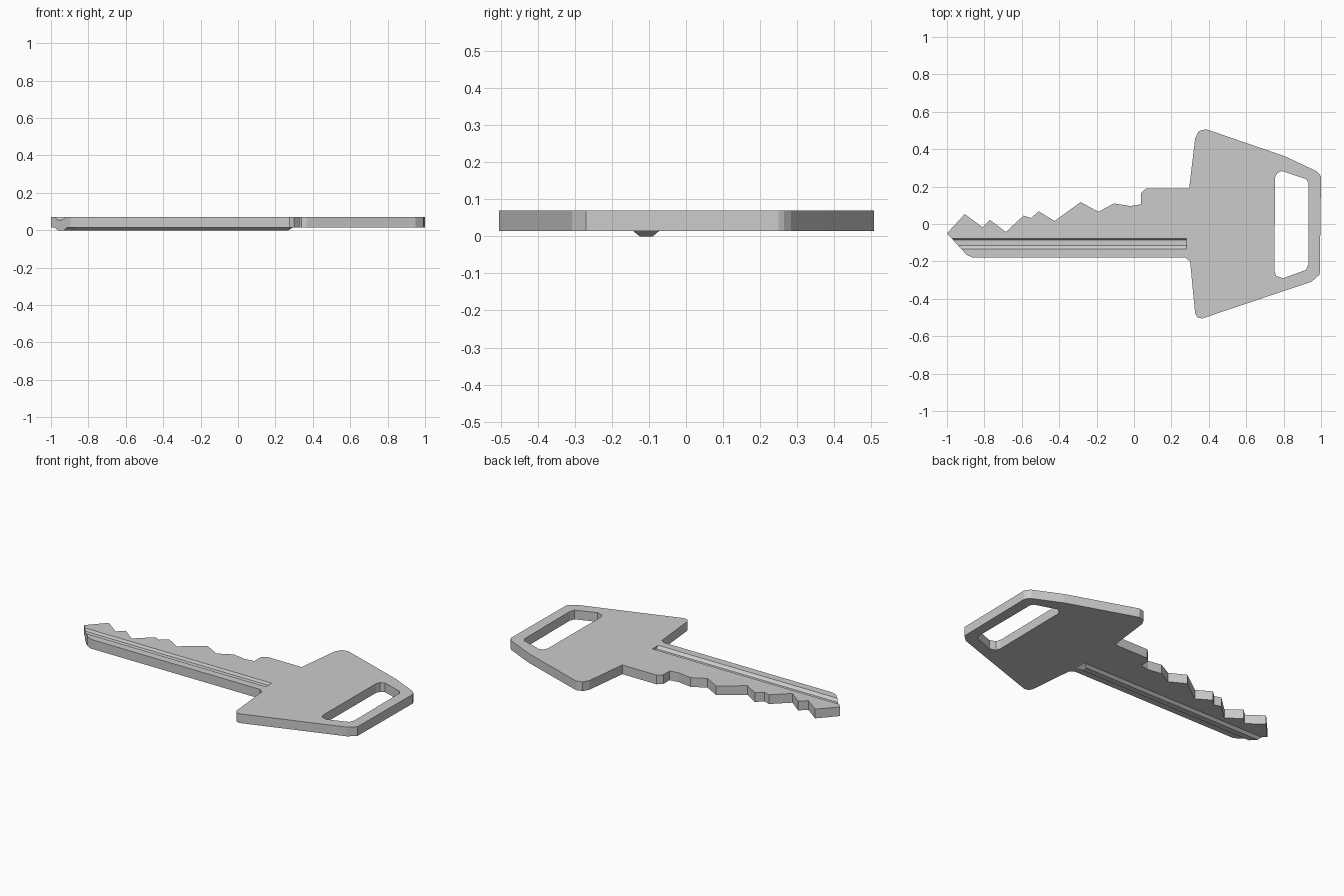
import bpy, bmesh

if "Cube" in bpy.data.objects:
    bpy.data.objects.remove(bpy.data.objects["Cube"])

Z0, Z1 = 0.014, 0.07   # underside and top of the flat plate


def loft(name, rings):
    """Solid through matching rings of 3D points, capped at both ends."""
    bm = bmesh.new()
    loops = [[bm.verts.new(p) for p in ring] for ring in rings]
    n = len(loops[0])
    for a, b in zip(loops, loops[1:]):
        for i in range(n):
            j = (i + 1) % n
            bm.faces.new((a[i], a[j], b[j], b[i]))
    bm.faces.new(loops[0])
    bm.faces.new(loops[-1])
    bmesh.ops.recalc_face_normals(bm, faces=bm.faces)
    me = bpy.data.meshes.new(name)
    bm.to_mesh(me)
    bm.free()
    ob = bpy.data.objects.new(name, me)
    bpy.context.collection.objects.link(ob)
    return ob


def plate(name, outline, z0, z1):
    return loft(name, [[(x, y, z) for x, y in outline] for z in (z0, z1)])


def combine(target, other, op):
    m = target.modifiers.new(op.lower(), 'BOOLEAN')
    m.object, m.operation, m.solver = other, op, 'EXACT'
    bpy.context.view_layer.objects.active = target
    bpy.ops.object.modifier_apply(modifier=m.name)
    bpy.data.objects.remove(other)


# Outline pieces: toothed edge, head, plain back edge of the blade
teeth = [(-1, -.05), (-.905, .053), (-.81, -.017), (-.77, .022), (-.685, -.043),
         (-.59, .045), (-.55, .032), (-.51, .068), (-.425, .016), (-.285, .117),
         (-.19, .065), (-.107, .11), (-.02, .096), (.037, .105)]
head = [(.037, .165), (.065, .19), (.295, .19), (.327, .46), (.347, .497),
        (.385, .507), (.807, .362), (.975, .283), (.993, .265), (1, .25),
        (.993, -.27), (.95, -.308), (.365, -.505), (.34, -.5), (.327, -.48),
        (.3, -.2), (.275, -.18)]
back = [(-.86, -.18), (-.895, -.165)]
key = plate("key_body", teeth + head + back, Z0, Z1)

# Slot in the head for a key ring
slot = [(.755, .25), (.765, .272), (.79, .283), (.92, .24), (.932, .22),
        (.932, -.215), (.92, -.245), (.797, -.29), (.76, -.278), (.75, -.25)]
combine(key, plate("slot_cutter", slot, -.1, .2), 'DIFFERENCE')

# Long groove in the top of the blade, open at the tip
groove = [(-.074, .075), (-.086, .056), (-.115, .056), (-.14, .075)]
combine(key, loft("groove_cutter", [[(x, y, z) for y, z in groove]
                                    for x in (-1.1, .28)]), 'DIFFERENCE')

# Matching ridge under the blade, tapering into the head
ridge = [(-.066, .02), (-.09, 0), (-.125, 0), (-.15, .02)]
tip = [(-1 + (-.05 - y) * .913, y, z) for y, z in ridge]
end = [(.27 + 1.5 * z, y, z) for y, z in ridge]
combine(key, loft("ridge", [tip, end]), 'UNION')
